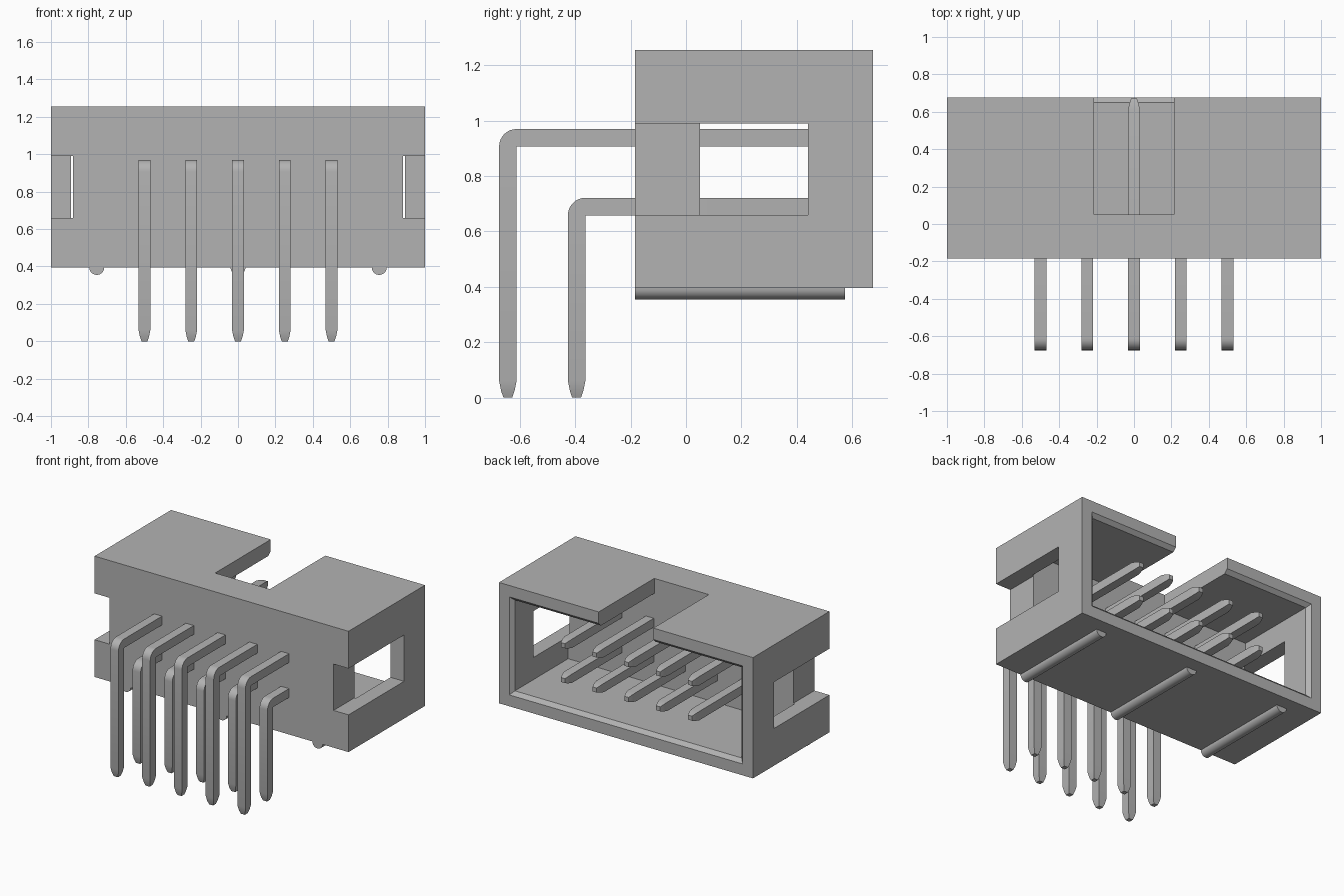
import bpy, bmesh, math

cube = bpy.data.objects.get("Cube")
if cube:
    bpy.data.objects.remove(cube, do_unlink=True)

grey = bpy.data.materials.new("plain_grey")
grey.use_nodes = True
colour = (0.45, 0.45, 0.45, 1)
grey.diffuse_color = colour
grey.node_tree.nodes["Principled BSDF"].inputs["Base Color"].default_value = colour


def loft(name, rings):
    """Join closed rings of equal length into a capped solid."""
    bm = bmesh.new()
    loops = [[bm.verts.new(p) for p in ring] for ring in rings]
    for a, b in zip(loops, loops[1:]):
        n = len(a)
        for i in range(n):
            bm.faces.new((a[i], a[(i + 1) % n], b[(i + 1) % n], b[i]))
    bm.faces.new(loops[0])
    bm.faces.new(loops[-1])
    bmesh.ops.remove_doubles(bm, verts=bm.verts, dist=1e-5)
    bmesh.ops.recalc_face_normals(bm, faces=bm.faces)
    mesh = bpy.data.meshes.new(name)
    bm.to_mesh(mesh)
    bm.free()
    mesh.materials.append(grey)
    obj = bpy.data.objects.new(name, mesh)
    bpy.context.collection.objects.link(obj)
    return obj


def rect(x0, x1, y, z0, z1):
    return [(x0, y, z0), (x1, y, z0), (x1, y, z1), (x0, y, z1)]


def box(name, x0, x1, y0, y1, z0, z1):
    return loft(name, [rect(x0, x1, y0, z0, z1), rect(x0, x1, y1, z0, z1)])


def activate(obj):
    bpy.ops.object.select_all(action='DESELECT')
    obj.select_set(True)
    bpy.context.view_layer.objects.active = obj


def cut(obj, cutter):
    cutter.hide_render = True
    mod = obj.modifiers.new("cut", 'BOOLEAN')
    mod.operation = 'DIFFERENCE'
    mod.solver = 'EXACT'
    mod.object = cutter
    activate(obj)
    bpy.ops.object.modifier_apply(modifier=mod.name)
    bpy.data.objects.remove(cutter, do_unlink=True)


# Housing: outer block
FRONT, BACK, BOTTOM, TOP, FLOOR = -0.185, 0.675, 0.395, 1.255, 0.05
WALL, CHAMFER = 0.107, 0.026
housing = box("housing", -1, 1, FRONT, BACK, BOTTOM, TOP)


# Rear cavity with a chamfered mouth
def opening(y, wall):
    return rect(wall - 1, 1 - wall, y, BOTTOM + wall, TOP - wall)


cut(housing, loft("cavity_cutter", [
    opening(FLOOR, WALL), opening(BACK - CHAMFER, WALL),
    opening(BACK, WALL - CHAMFER), opening(BACK + 0.1, WALL - CHAMFER)]))

# Keying notch in the roof
cut(housing, box("notch_cutter", -0.215, 0.215, FLOOR, 1, 0.9, 1.4))

# Latch slots in both ends
for s in (-1, 1):
    x0, x1 = sorted((s * 0.882, s * 1.2))
    cut(housing, box("slot_cutter", x0, x1, -0.4, 0.44, 0.66, 0.99))

# Half-round ribs under the housing
for i, x in enumerate((-0.755, 0, 0.755)):
    arc = [math.pi * (1 + k / 16) for k in range(17)]
    rings = [[(x + 0.04 * math.cos(a), y, BOTTOM + 0.04 * math.sin(a)) for a in arc]
             for y in (FRONT, 0.575)]
    rib = loft(f"rib_{i + 1}", rings)
    activate(rib)
    bpy.ops.object.shade_smooth_by_angle(angle=math.radians(30))

# Bent square pins
W = 0.063
H = W / 2
TIP = ((0, 0.016), (0.025, 0.0245), (0.06, H))  # distance from end, half width


def pin(name, x, leg_y, bar_z):
    """leg_y and bar_z are the pin centre lines; the bend is sharp inside."""
    def ring(inner, outer, h):
        (iy, iz), (oy, oz) = inner, outer
        return [(x - h, iy, iz), (x + h, iy, iz), (x + h, oy, oz), (x - h, oy, oz)]

    rings = [ring((leg_y + h, d), (leg_y - h, d), h) for d, h in TIP]
    corner = (leg_y + H, bar_z - H)
    for k in range(9):
        a = math.pi / 2 * k / 8
        outer = (corner[0] - W * math.cos(a), corner[1] + W * math.sin(a))
        rings.append(ring(corner, outer, H))
    for d, h in reversed(TIP):
        rings.append(ring((0.67 - d, bar_z - h), (0.67 - d, bar_z + h), h))
    obj = loft(name, rings)
    activate(obj)
    bpy.ops.object.shade_smooth_by_angle(angle=math.radians(30))


for col in range(5):
    x = (col - 2) * 0.25
    pin(f"upper_pin_{col + 1}", x, -0.6435, 0.9385)
    pin(f"lower_pin_{col + 1}", x, -0.395, 0.69)
